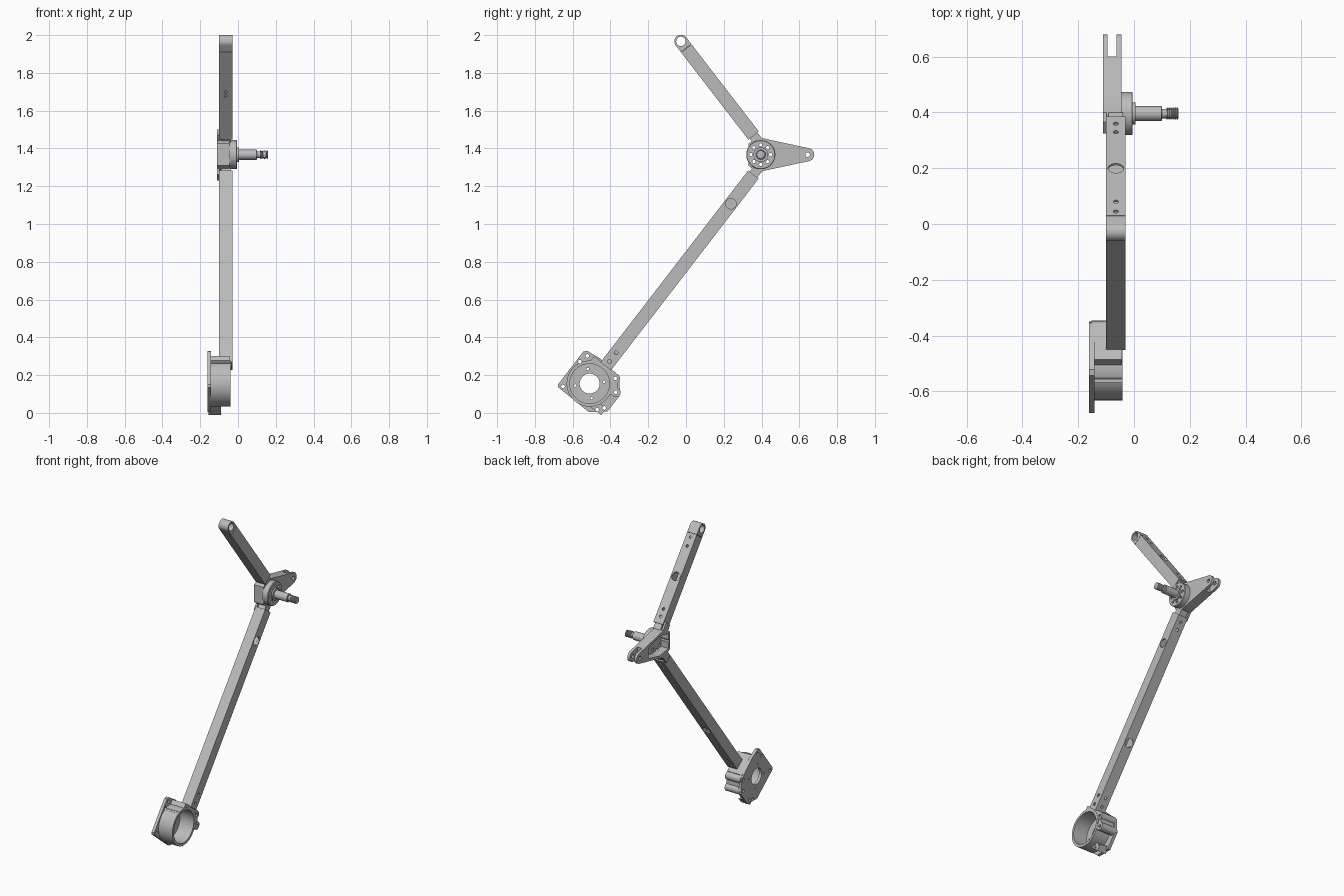
import bpy, bmesh
from math import cos, sin, pi, radians
from mathutils import Matrix, Vector

cube = bpy.data.objects.get("Cube")
if cube:
    bpy.data.objects.remove(cube, do_unlink=True)

metal = bpy.data.materials.new("grey_metal")
metal.use_nodes = True
GREY = (0.5, 0.5, 0.5, 1)
metal.diffuse_color = GREY
metal.node_tree.nodes["Principled BSDF"].inputs["Base Color"].default_value = GREY


def frame(y, z, dy, dz):
    """Local x runs along (dy, dz), local y is square to it, local z is world x."""
    d = Vector((dy, dz)).normalized()
    return Matrix(((0, 0, 1, 0), (d.x, -d.y, 0, y), (d.y, d.x, 0, z), (0, 0, 0, 1)))


def finish(name, bm, f):
    bmesh.ops.transform(bm, matrix=f, verts=bm.verts)
    bmesh.ops.recalc_face_normals(bm, faces=bm.faces)
    mesh = bpy.data.meshes.new(name)
    bm.to_mesh(mesh)
    bm.free()
    mesh.materials.append(metal)
    ob = bpy.data.objects.new(name, mesh)
    bpy.context.scene.collection.objects.link(ob)
    return ob


def prism(name, f, pts, lo, hi, across=False):
    """Extrude an outline along local z, or along local y when across is set."""
    bm = bmesh.new()
    place = (lambda a, b, c: (a, c, b)) if across else (lambda a, b, c: (a, b, c))
    rings = [[bm.verts.new(place(a, b, c)) for a, b in pts] for c in (lo, hi)]
    bm.faces.new(rings[0])
    bm.faces.new(rings[1])
    n = len(pts)
    for i in range(n):
        j = (i + 1) % n
        bm.faces.new((rings[0][i], rings[0][j], rings[1][j], rings[1][i]))
    return finish(name, bm, f)


def arc(cx, cy, r, a0=0, a1=360, n=32):
    steps = n if a1 - a0 == 360 else n - 1
    angles = [radians(a0 + (a1 - a0) * i / steps) for i in range(n)]
    return [(cx + r * cos(a), cy + r * sin(a)) for a in angles]


def rect(a0, a1, b0, b1):
    return [(a0, b0), (a1, b0), (a1, b1), (a0, b1)]


def lathe(name, f, profile, n=32):
    """Turn (height, radius) pairs about local z."""
    bm = bmesh.new()
    rings = [[bm.verts.new((x, y, h)) for x, y in arc(0, 0, r, n=n)] for h, r in profile]
    for p, q in zip(rings, rings[1:]):
        for i in range(n):
            j = (i + 1) % n
            bm.faces.new((p[i], p[j], q[j], q[i]))
    bm.faces.new(rings[0])
    bm.faces.new(rings[-1])
    return finish(name, bm, f)


def boolean(ob, others, op="DIFFERENCE"):
    for other in others:
        mod = ob.modifiers.new("bool", "BOOLEAN")
        mod.operation, mod.solver, mod.object = op, "EXACT", other
        other.hide_render = True
        dg = bpy.context.evaluated_depsgraph_get()
        mesh = bpy.data.meshes.new_from_object(ob.evaluated_get(dg))
        ob.modifiers.clear()
        ob.data = mesh
        bpy.data.objects.remove(other, do_unlink=True)


MID, HALF, WALL = -0.065, 0.035, 0.008
hub = frame(0.396, 1.367, 1, 0)
upper = frame(0.358, 1.468, -0.611, 0.792)
lower = frame(0.357, 1.262, -0.61, -0.792)
mount = frame(-0.51, 0.155, 0.61, 0.792)


def tube(name, f, length, drills):
    """Square hollow tube; drills are (position, radius, from, to, across)."""
    ob = prism(name, f, rect(0, length, -HALF, HALF), MID - HALF, MID + HALF)
    inner = HALF - WALL
    cuts = [prism("cut", f, rect(-0.1, length + 0.1, -inner, inner), MID - inner, MID + inner)]
    for s, r, lo, hi, across in drills:
        cuts.append(prism("cut", f, arc(s, MID if across else 0, r, n=20), lo, hi, across))
    boolean(ob, cuts)


# Upper arm: access hole and end screws outside, small pair inside
tube("upper_arm", upper, 0.583,
     [(s, 0.009, -0.05, -0.02, True) for s in (0.043, 0.092, 0.5, 0.558)]
     + [(0.304, 0.028, -0.05, -0.02, True)]
     + [(s, 0.008, 0.02, 0.05, True) for s in (0.292, 0.318)])

# Lower arm: access holes and screws on its side and underside
tube("lower_arm", lower, 1.281,
     [(s, 0.009, 0.02, 0.05, True) for s in (0.04, 0.09, 1.192, 1.249)]
     + [(0.83, 0.028, 0.02, 0.05, True), (0.195, 0.028, -0.045, 0, False)]
     + [(s, 0.01, -0.045, 0, False) for s in (1.192, 1.249)])

# Rounded eye at the tip of the upper arm
eye = prism("arm_eye", upper, [(0.585, -HALF)] + arc(0.63, 0, HALF, -90, 90, 20) + [(0.585, HALF)],
            MID - HALF, MID + HALF)
boolean(eye, [prism("cut", upper, arc(0.63, 0, 0.025), -0.2, 0.1)])
prism("eye_plug", upper, rect(0.54, 0.59, -0.027, 0.027), MID - 0.027, MID + 0.027)

# Elbow bracket with open pocket, forked tail and pivot hole
half = [(-0.066, 0.058), (-0.025, 0.088), (0.0, 0.09), (0.05, 0.078)]
outline = half + arc(0.248, 0, 0.035, 78, -78, 16) + [(a, -b) for a, b in reversed(half)]
bracket = prism("elbow_bracket", hub, outline, -0.112, -0.044)
pocket = [(-0.052, 0.05), (0.04, 0.064), (0.16, 0.036)]
pocket += [(a, -b) for a, b in reversed(pocket)]
bolts = [(0.052 * cos(i * pi / 4), 0.052 * sin(i * pi / 4)) for i in range(8)]
boolean(bracket, [prism("cut", hub, pocket, -0.2, -0.058),
                  prism("cut", hub, rect(0.204, 0.4, -0.1, 0.1), -0.095, -0.062),
                  prism("cut", hub, arc(0.248, 0, 0.012, n=16), -0.2, 0.1)]
        + [prism("cut", hub, arc(a, b, 0.009, n=12), -0.2, 0.1) for a, b in bolts])

# Tongues and overlapping tabs joining the bracket to both tubes
for label, f in (("upper", upper), ("lower", lower)):
    prism(label + "_tongue", f, rect(-0.035, 0.08, -0.026, 0.026), MID - 0.026, MID + 0.026)
    prism(label + "_tab", f, rect(-0.035, 0.02, -0.026, 0.026), -0.112, -0.099)

# Hub flange with bolt circle
flange = lathe("hub_flange", hub, [(-0.044, 0.077), (-0.008, 0.077), (-0.005, 0.074)], 48)
boolean(flange, [prism("cut", hub, arc(a, b, 0.009, n=12), -0.2, 0.1) for a, b in bolts])

# Stepped axle with threaded end
profile = [(-0.03, 0.039), (0.005, 0.039), (0.005, 0.027), (0.098, 0.027), (0.101, 0.024),
           (0.101, 0.017), (0.116, 0.017)]
for i in range(6):
    h = 0.116 + i * 0.0073
    profile += [(h + 0.001, 0.022), (h + 0.004, 0.022), (h + 0.0055, 0.018), (h + 0.007, 0.018)]
lathe("axle", hub, profile + [(0.16, 0.016)])

# Motor mount: base plate, cup, neck block and screw bosses
plate = [(-0.117, 0.12), (-0.105, 0.13), (0.115, 0.13), (0.13, 0.115), (0.139, 0.04),
         (0.125, -0.1), (0.05, -0.165), (-0.06, -0.165), (-0.122, -0.087)]
body = prism("motor_mount", mount, plate, -0.162, -0.142)
bosses = [(0.104, -0.09), (0.048, -0.138)]
boolean(body, [prism("cup", mount, arc(0, 0, 0.122, n=64), -0.15, -0.041),
               prism("neck", mount, rect(0, 0.13, -0.075, 0.07), -0.152, -0.043)]
        + [prism("boss", mount, arc(a, b, 0.026, n=20), -0.153, -0.042) for a, b in bosses]
        + [prism("web", mount, [(0, -0.1), (0.05, -0.15), (0.11, -0.1), (0.09, -0.05)], -0.154, -0.045),
           prism("ear", mount, rect(-0.095, -0.05, -0.15, -0.07), -0.155, -0.09)], "UNION")
screws = [(-0.098, 0.103), (0.108, 0.1), (-0.085, -0.115), (-0.055, -0.14), (0.06, 0.112)]
vents = [(0.078 * cos(a), 0.078 * sin(a)) for a in (pi / 4, 3 * pi / 4, -3 * pi / 4, -pi / 4)]
boolean(body, [prism("cut", mount, arc(0, 0, 0.105, n=64), -0.142, 0.1),
               prism("cut", mount, arc(0, 0, 0.053), -0.3, 0.1)]
        + [prism("cut", mount, arc(a, b, 0.01, n=12), -0.3, 0.1) for a, b in screws + bosses]
        + [prism("cut", mount, arc(a, b, 0.007, n=12), -0.3, 0.1) for a, b in vents])
prism("mount_tongue", mount, rect(0.115, 0.21, -0.037, 0.015), MID - 0.026, MID + 0.02)

# Smooth the round walls, keep edges sharp
bpy.ops.object.select_all(action="DESELECT")
for ob in bpy.context.scene.objects:
    if ob.type == "MESH":
        ob.select_set(True)
        bpy.context.view_layer.objects.active = ob
bpy.ops.object.shade_smooth_by_angle(angle=radians(30))
